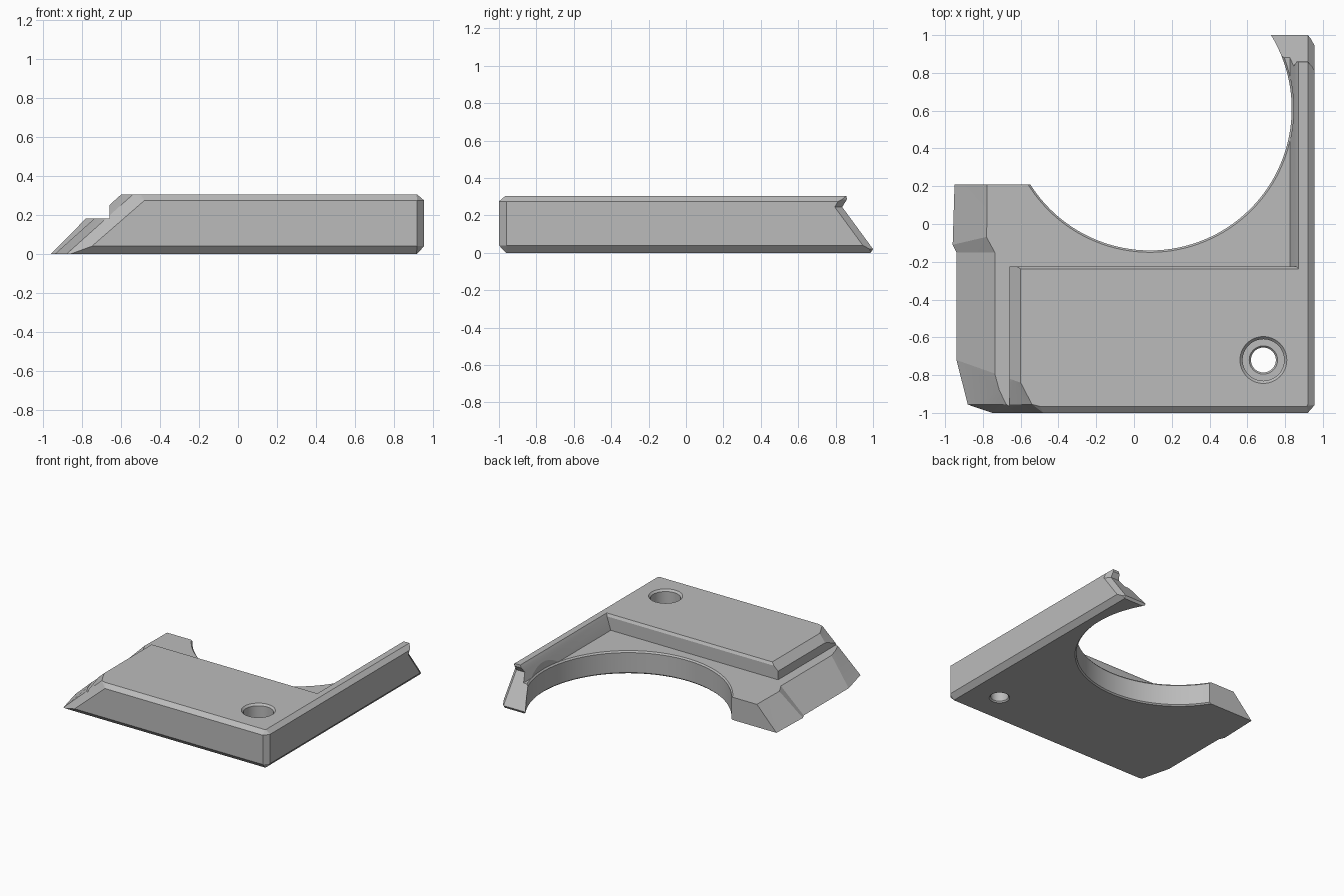
import bpy, bmesh
from math import cos, sin, tau

if "Cube" in bpy.data.objects:
    bpy.data.objects.remove(bpy.data.objects["Cube"], do_unlink=True)

grey = bpy.data.materials.new("plain grey")
grey.use_nodes = True
colour = (0.5, 0.5, 0.5, 1)
grey.diffuse_color = colour
grey.node_tree.nodes["Principled BSDF"].inputs["Base Color"].default_value = colour


def loft(name, rings):
    """Closed solid skinned through matching rings of points."""
    bm = bmesh.new()
    loops = [[bm.verts.new(p) for p in ring] for ring in rings]
    n = len(loops[0])
    for a, b in zip(loops, loops[1:]):
        for i in range(n):
            j = (i + 1) % n
            bm.faces.new((a[i], a[j], b[j], b[i]))
    bm.faces.new(loops[0][::-1])
    bm.faces.new(loops[-1])
    # split only the slightly warped sides
    bmesh.ops.triangulate(bm, faces=[f for f in bm.faces if len(f.verts) == 4])
    bmesh.ops.recalc_face_normals(bm, faces=bm.faces[:])
    mesh = bpy.data.meshes.new(name)
    bm.to_mesh(mesh)
    bm.free()
    obj = bpy.data.objects.new(name, mesh)
    bpy.context.collection.objects.link(obj)
    mesh.materials.append(grey)
    return obj


def turned(name, x, y, profile, sides):
    """Round cutter from (z, radius) pairs."""
    return loft(name, [[(x + r * cos(tau * i / sides), y + r * sin(tau * i / sides), z)
                        for i in range(sides)] for z, r in profile])


def body_ring(z, inset, front_x):
    """Outline at height z: leaning left side, chamfered front and right."""
    s = z / 0.305
    left = [(-0.95 + 0.29 * s, 0.21), (-0.96 + 0.30 * s, -0.11 + 0.07 * s),
            (-0.94 + 0.34 * s, -0.15), (-0.94 + 0.34 * s, -0.72 - 0.12 * s),
            (-0.88 + 0.34 * s, -0.955)]
    right = [(front_x, -1 + inset), (0.92 - inset / 8, -1 + inset),
             (0.955 - inset, -0.96 + inset / 8), (0.955 - inset, 1.1)]
    inner = [(0.3, 1.1), (0.3, 0.21)]
    return [(x, y, z) for x, y in left + right + inner]


# Bracket body
body = loft("bracket_body", [body_ring(0, 0.037, -0.86), body_ring(0.04, 0, -0.75),
                             body_ring(0.275, 0, -0.48), body_ring(0.305, 0.035, -0.50)])


# Lowered ledge beside the raised block and side rail
def ledge_ring(z, block_y, rail_x):
    return [(x, y, z) for x, y in ((-2, -2), (-0.66, -2), (-0.66, block_y),
                                   (rail_x, block_y), (rail_x, 2), (-2, 2))]


ledge = loft("ledge_cutter", [ledge_ring(0.182, -0.225, 0.825), ledge_ring(0.285, -0.225, 0.86),
                              ledge_ring(0.305, -0.237, 0.87), ledge_ring(0.35, -0.237, 0.87)])

# Large round opening with chamfered rims
opening = turned("opening_cutter", 0.085, 0.61,
                 [(-0.01, 0.77), (0.01, 0.75), (0.17, 0.75), (0.182, 0.76), (0.4, 0.76)], 128)

# Counterbored screw hole
hole = turned("hole_cutter", 0.685, -0.72,
              [(-0.01, 0.085), (0.01, 0.066), (0.09, 0.066), (0.1, 0.075), (0.1001, 0.11),
               (0.29, 0.11), (0.306, 0.125), (0.35, 0.125)], 48)

# Sloped, notched rail end
end_profile = [(0.975, -0.02), (1.0, 0.02), (0.835, 0.245), (0.86, 0.285), (0.855, 0.35),
               (1.4, 0.35), (1.4, -0.02)]
rail_end = loft("rail_end_cutter", [[(x, y - shift, z) for y, z in end_profile]
                                    for x, shift in ((0.2, 0), (0.92, 0), (0.99, 0.08))])

# Cut the body and drop the helpers
bpy.ops.object.select_all(action='DESELECT')
bpy.context.view_layer.objects.active = body
body.select_set(True)
for cutter in (ledge, opening, hole, rail_end):
    cutter.hide_render = True
    cut = body.modifiers.new(cutter.name, 'BOOLEAN')
    cut.operation = 'DIFFERENCE'
    cut.solver = 'EXACT'
    cut.object = cutter
    bpy.ops.object.modifier_apply(modifier=cut.name)
    bpy.data.objects.remove(cutter, do_unlink=True)

bpy.ops.object.shade_smooth_by_angle(angle=0.17)
